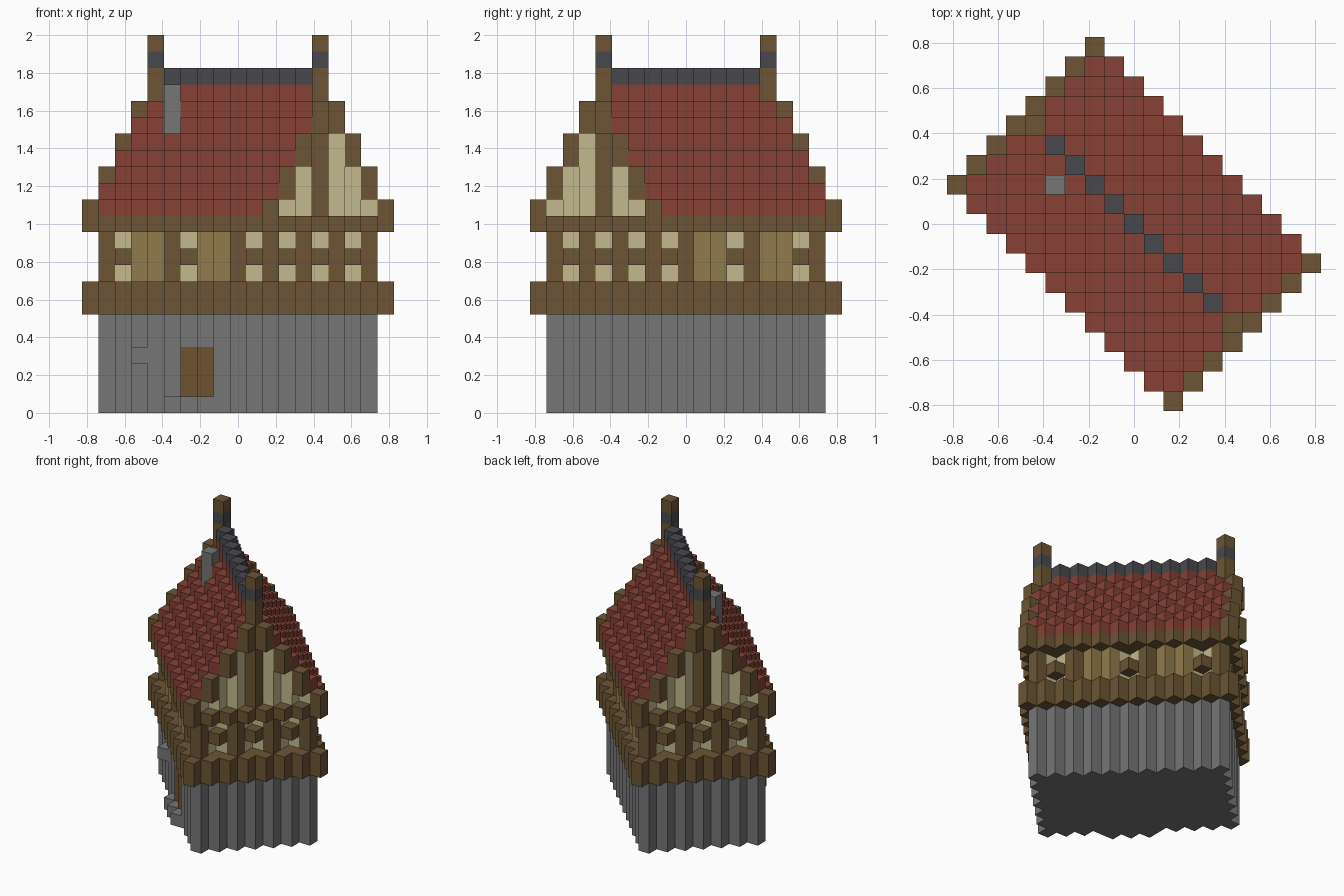
import bpy
import bmesh
from mathutils import Vector

cube = bpy.data.objects.get("Cube")
if cube:
    bpy.data.objects.remove(cube, do_unlink=True)

S = 2 / 23                      # block size
HALF = 9                        # block grid reaches from -9 to 9


def material(name, hex_colour):
    """Flat material from a display colour, converted to linear."""
    rgb = [int(hex_colour[i:i + 2], 16) / 255 for i in (0, 2, 4)]
    lin = [c / 12.92 if c <= 0.04045 else ((c + 0.055) / 1.055) ** 2.4 for c in rgb]
    mat = bpy.data.materials.new(name)
    mat.use_nodes = True
    bsdf = mat.node_tree.nodes["Principled BSDF"]
    bsdf.inputs["Base Color"].default_value = (*lin, 1)
    bsdf.inputs["Roughness"].default_value = 0.9
    mat.diffuse_color = (*lin, 1)
    return mat


STONE = material("grey stone", "767676")
TIMBER = material("brown timber", "6c5535")
DOOR = material("door wood", "6f5230")
PLASTER = material("cream plaster", "c3ba8f")
SHUTTER = material("tan shutter wood", "917b4c")
TILES = material("red roof tiles", "864135")
SLATE = material("dark slate", "49484d")

PART_MATERIALS = {
    "stone_walls": STONE, "door": DOOR, "door_step": STONE, "wall_bracket": STONE,
    "floor_beams": TIMBER, "timber_frame": TIMBER, "wall_infill": PLASTER,
    "window_shutters": SHUTTER, "eave_beams": TIMBER, "roof_tiles": TILES,
    "gable_infill": PLASTER, "gable_rakes": TIMBER, "gable_posts": TIMBER,
    "post_bands": SLATE, "roof_ridge": SLATE, "chimney": STONE,
}

blocks = {}                     # (x, y, level) -> part name


def frame_part(u, v, k):
    """Upper storey: posts and rail, recessed plaster, flush shutters."""
    if abs(u) < 10 and abs(v) < 6:
        return "wall_infill"
    if abs(v) == 6:
        if u in (-6, -4, 2, 4):
            return "window_shutters"
        panel = u in (-8, 0, 8)
    else:
        panel = v in (-4, 0, 4)
    return None if panel and k != 9 else "timber_frame"


def roof_part(u, v, k):
    """Stepped roof, gables and end posts."""
    top = 19 - abs(v)
    if abs(u) == 11:
        return "gable_rakes" if top - 1 <= k <= top else None
    if abs(u) == 10 and v == 0:
        return "post_bands" if k == 21 else "gable_posts"
    if v == 0 and k == 20:
        return "roof_ridge"
    if k > top:
        return None
    return "gable_infill" if abs(u) == 10 and k < top else "roof_tiles"


def part_at(u, v, k):
    inside = abs(u) <= 10 and abs(v) <= 6
    if k < 6:
        if not inside:
            return None
        return "door" if v == -6 and u in (0, 2) and 1 <= k <= 3 else "stone_walls"
    if k < 8:
        return "floor_beams"
    if k < 11:
        return frame_part(u, v, k) if inside else None
    if k == 11:
        return "eave_beams"
    return roof_part(u, v, k)


# House body, turned 45 degrees on the block grid: u along the ridge, v across
for x in range(-HALF, HALF + 1):
    for y in range(-HALF, HALF + 1):
        u, v = x - y, x + y
        if abs(u) > 11 or abs(v) > 7:
            continue
        for k in range(23):
            part = part_at(u, v, k)
            if part:
                blocks[x, y, k] = part

# Small additions on the entrance side
for k in (17, 18, 19):
    blocks[-4, 2, k] = "chimney"
for x in (-4, -3, -2):
    blocks[x, -7 - x, 0] = "door_step"
blocks[-6, -1, 3] = "wall_bracket"

# One mesh per part, made only of the exposed block faces
DIRECTIONS = [Vector(d) for d in
              ((1, 0, 0), (-1, 0, 0), (0, 1, 0), (0, -1, 0), (0, 0, 1), (0, 0, -1))]


def build_part(name, mat):
    bm = bmesh.new()
    for cell, part in blocks.items():
        if part != name:
            continue
        centre = Vector(cell) + Vector((0, 0, 0.5))
        for n in DIRECTIONS:
            if tuple(int(c + d) for c, d in zip(cell, n)) in blocks:
                continue
            a = Vector((n.y, n.z, n.x)) / 2
            b = n.cross(a)
            mid = centre + n / 2
            corners = (mid - a - b, mid + a - b, mid + a + b, mid - a + b)
            bm.faces.new([bm.verts.new(p * S) for p in corners])
    mesh = bpy.data.meshes.new(name)
    bm.to_mesh(mesh)
    bm.free()
    mesh.materials.append(mat)
    obj = bpy.data.objects.new(name, mesh)
    bpy.context.collection.objects.link(obj)


for part_name, part_material in PART_MATERIALS.items():
    build_part(part_name, part_material)
